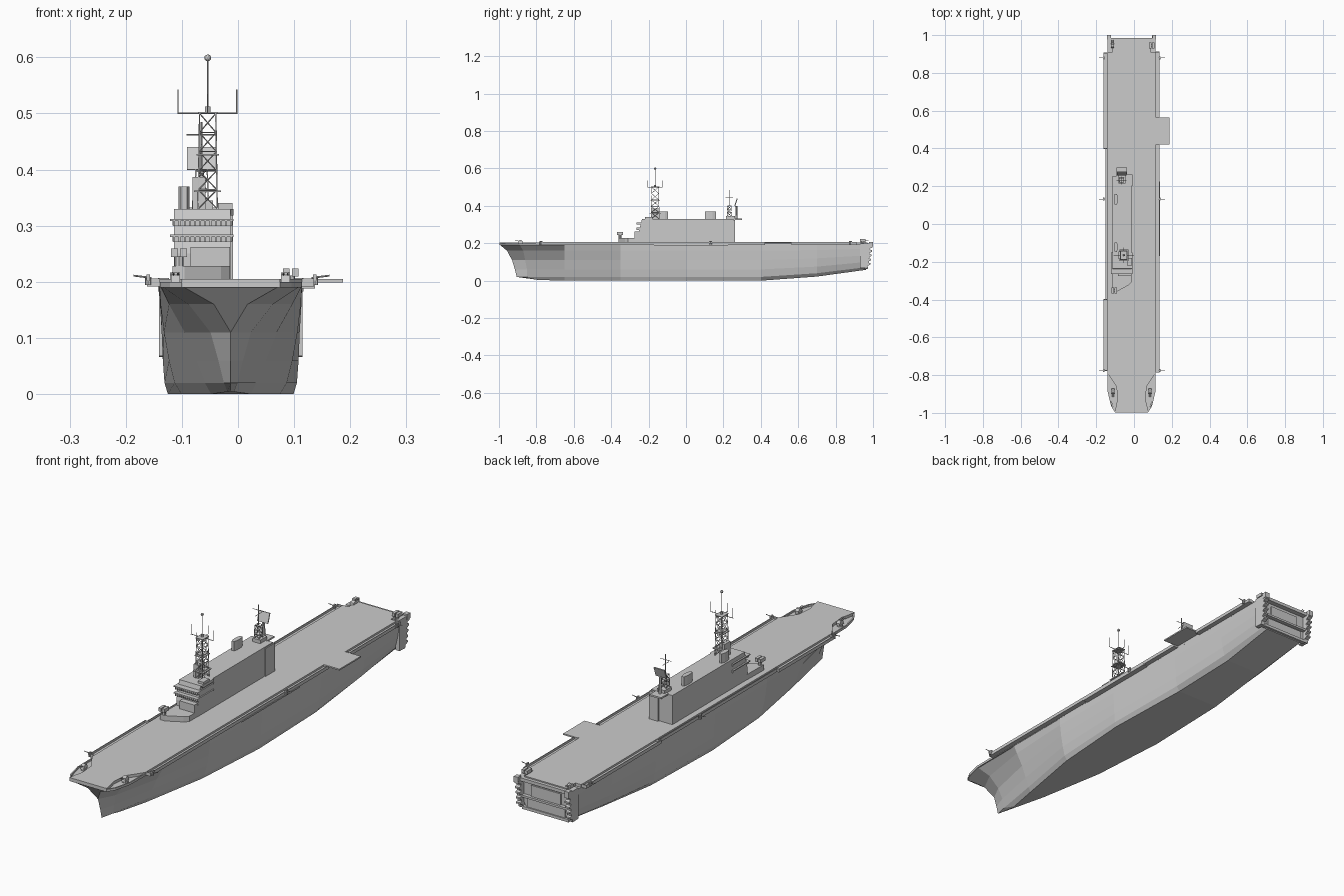
import bpy, bmesh, math
from mathutils import Vector, Matrix

if "Cube" in bpy.data.objects:
    bpy.data.objects.remove(bpy.data.objects["Cube"])

C = -0.013  # hull centreline
DECK = 0.205


def finish(name, bm):
    bmesh.ops.recalc_face_normals(bm, faces=bm.faces)
    me = bpy.data.meshes.new(name)
    bm.to_mesh(me)
    bm.free()
    ob = bpy.data.objects.new(name, me)
    bpy.context.collection.objects.link(ob)
    return ob


def extrude(name, pts, offset):
    bm = bmesh.new()
    a = [bm.verts.new(p) for p in pts]
    b = [bm.verts.new(Vector(p) + Vector(offset)) for p in pts]
    bm.faces.new(a)
    bm.faces.new(b[::-1])
    for i in range(len(a)):
        j = (i + 1) % len(a)
        bm.faces.new((a[i], a[j], b[j], b[i]))
    return finish(name, bm)


def plan(name, xy, z0, z1):
    return extrude(name, [(x, y, z0) for x, y in xy], (0, 0, z1 - z0))


def side(name, yz, x0, x1):
    return extrude(name, [(x0, y, z) for y, z in yz], (x1 - x0, 0, 0))


def box(name, x0, x1, y0, y1, z0, z1):
    return plan(name, [(x0, y0), (x1, y0), (x1, y1), (x0, y1)], z0, z1)


def rods(name, items, seg=5):
    bm = bmesh.new()
    for p, q, r in items:
        p, q = Vector(p), Vector(q)
        d = q - p
        m = Matrix.Translation((p + q) / 2) @ d.to_track_quat('Z', 'Y').to_matrix().to_4x4()
        bmesh.ops.create_cone(bm, cap_ends=True, segments=seg, radius1=r, radius2=r, depth=d.length, matrix=m)
    return finish(name, bm)


def ball(name, p, r):
    bm = bmesh.new()
    bmesh.ops.create_icosphere(bm, subdivisions=2, radius=r, matrix=Matrix.Translation(p))
    return finish(name, bm)


# Hull: faceted loft, each station keel to deck as (y, half width, z)
def station(y, widths, zb=0.0):
    zs = [0, 0.02, 0.06, 0.11, 0.16, 0.193]
    return [(y, w, zb + z * (0.193 - zb) / 0.193) for w, z in zip(widths, zs)]


stations = [
    [(-.80, 0, .006), (-.905, 0, .02), (-.915, 0, .06), (-.93, 0, .11), (-.957, .03, .16), (-.997, .088, .193)],
    [(-.79, .006, .004), (-.85, .012, .02), (-.85, .022, .06), (-.86, .036, .11), (-.87, .075, .16), (-.89, .125, .193)],
    station(-.65, [.035, .046, .062, .082, .11, .127]),
    station(-.35, [.088, .1, .11, .119, .125, .127]),
    station(0, [.112, .118, .121, .123, .126, .127]),
    station(.4, [.1, .114, .12, .123, .126, .127]),
    station(.7, [.085, .105, .115, .122, .126, .127], .022),
    station(.962, [.09, .1, .112, .12, .125, .127], .058),
]
bm = bmesh.new()
rings = []
for st in stations:
    ring = [(C - w, y, z) for y, w, z in reversed(st)] + [(C + w, y, z) for y, w, z in st]
    rings.append([bm.verts.new(p) for p in ring])
for a, b in zip(rings, rings[1:]):
    for i in range(len(a)):
        j = (i + 1) % len(a)
        bm.faces.new((a[i], a[j], b[j], b[i]))
bmesh.ops.remove_doubles(bm, verts=bm.verts, dist=1e-5)
bmesh.ops.holes_fill(bm, edges=[e for e in bm.edges if e.is_boundary], sides=0)
finish("hull", bm)

# Flight deck and bow bulwark
half = [(.088, -.998), (.082, -.96), (.074, -.93), (.08, -.86), (.127, -.79), (.127, .91), (.1, .91), (.1, .97)]
plan("flight_deck", [(C + w, y) for w, y in half] + [(C - w, y) for w, y in reversed(half)], .19, DECK)
for s in (-1, 1):
    plan("bow_bulwark", [(C + s * w, y) for w, y in
         [(.088, -.997), (.108, -.965), (.126, -.89), (.127, -.79), (.122, -.79), (.121, -.89), (.103, -.962), (.084, -.99)]],
         .19, .2)

# Catwalks along the deck edges with an outer lip
def catwalk(inner, outer, y0, y1):
    s = 1 if outer > inner else -1
    plan("catwalk", [(inner, y0), (outer, y0), (outer, y1), (inner, y1)], .192, .197)
    plan("catwalk_rail", [(outer - s * .003, y0), (outer, y0), (outer, y1), (outer - s * .003, y1)], .197, .206)
    for y in (y0, y1):
        plan("catwalk_end", [(inner, y - .002), (outer, y - .002), (outer, y + .002), (inner, y + .002)], .192, .206)


catwalk(.114, .135, -.785, .42)
catwalk(.114, .135, .565, .91)
catwalk(-.14, -.162, -.775, -.4)
catwalk(-.14, -.152, -.4, .4)
catwalk(-.14, -.162, .4, .905)

# Deck edge elevator
box("elevator_platform", .114, .187, .42, .565, .199, DECK)
box("side_recess_sill", .112, .137, -.17, .225, .188, .194)

# Stern: pillars with fender ribs, ledges, gate
for s in (-1, 1):
    xs = sorted((C + s * .108, C + s * .128))
    side("stern_pillar", [(.93, .068), (.968, .066), (.978, .1), (.985, .19), (.985, .2), (.93, .2)], *xs)
    for i in range(5):
        z = .08 + i * .023
        y = .972 + i * .003
        side("stern_fender", [(y, z), (y + .014, z + .006), (y + .014, z + .013), (y, z + .018)], *xs)
box("stern_beam", C - .128, C + .128, .962, .984, .186, .2)
for x in (C - .12, C + .12):
    box("stern_corner", x - .01, x + .01, .978, 1.0, .183, .207)
box("stern_ledge", C - .11, C + .11, .96, .978, .115, .124)
box("stern_sill", C - .11, C + .11, .955, .972, .062, .074)
box("stern_gate", C - .07, C + .07, .96, .968, .124, .172)
box("stern_lower_gate", C - .09, C + .09, .96, .967, .074, .11)

# Island
side("island", [(-.255, .2), (-.255, .25), (-.245, .29), (-.235, .33), (.255, .33), (.255, .2)], -.114, -.013)
box("island_aft_house", -.05, -.009, .2, .262, .2, .325)
plan("island_front_deck", [(-.115, -.25), (-.117, -.36), (-.095, -.36), (-.03, -.325), (-.014, -.31), (-.014, -.25)], .2, .228)
box("island_front_step", -.085, -.014, -.275, -.25, .2, .262)
side("bridge_wing", [(-.235, .33), (-.15, .33), (-.15, .318), (-.225, .318)], -.035, -.008)
box("bridge_wing_house", -.036, -.01, -.22, -.18, .33, .34)
for z in (.272, .3):  # bridge decks with window mullions
    plan("bridge_window_band", [(-.117, -.26), (-.01, -.26), (-.01, -.15), (-.117, -.15)], z, z + .008)
    plan("bridge_sill", [(-.121, -.264), (-.008, -.264), (-.008, -.15), (-.121, -.15)], z + .008, z + .012)
    for i in range(12):
        x = -.115 + i * .0092
        box("window_mullion", x, x + .003, -.264, -.24, z - .001, z + .009)

# Funnels
for y0, y1 in ((-.15, -.095), (.1, .162)):
    plan("funnel", [(-.096 + .01 * math.copysign(1, math.cos(a)) * min(1, abs(math.cos(a)) * 1.4),
                     (y0 + y1) / 2 + (y1 - y0) / 2 * math.sin(a))
                    for a in [math.tau * (i + .5) / 8 for i in range(8)]], .33, .37)

# Fore lattice mast
def lattice(name, cx, cy, hx, hy, z0, z1, bays, r, taper=.85):
    items = []
    def corner(k, t):
        f = 1 + (taper - 1) * t
        sx, sy = [(-1, -1), (1, -1), (1, 1), (-1, 1)][k % 4]
        return (cx + sx * hx * f, cy + sy * hy * f, z0 + (z1 - z0) * t)
    for k in range(4):
        items.append((corner(k, 0), corner(k, 1), r * 1.4))
        for b in range(bays):
            t, u = b / bays, (b + 1) / bays
            items += [(corner(k, t), corner(k + 1, u), r), (corner(k + 1, t), corner(k, u), r),
                      (corner(k, u), corner(k + 1, u), r)]
    return rods(name, items, 4)


MX, MY = -.054, -.165
lattice("fore_mast", MX, MY, .017, .022, .33, .5, 5, .0011)
box("mast_base", -.081, -.058, -.185, -.145, .33, .387)
for z, w in ((.36, .03), (.425, .025), (.5, .022)):
    box("mast_platform", MX - w * .8, MX + w * .8, MY - w, MY + w, z, z + .003)
arm = [((-.108, MY, .5), (-.001, MY, .5), .0014), ((MX, MY - .04, .5), (MX, MY + .04, .5), .0012),
       ((MX, MY, .5), (MX, MY, .6), .0016), ((MX, MY, .5), (MX, MY, .512), .005)]
for x in (-.107, -.002):
    arm.append(((x, MY, .5), (x, MY, .543), .0013))
for y in (MY - .04, MY + .04):
    arm.append(((MX, y, .5), (MX, y, .535), .001))
rods("mast_yards_and_aerials", arm)
ball("mast_top_radome", (MX, MY, .599), .0062)

# Aft mast and air search radar
box("aft_mast_base", -.082, -.045, .215, .262, .33, .345)
box("aft_mast_balcony", -.092, -.038, .25, .3, .325, .332)
lattice("aft_mast_tower", -.065, .232, .012, .012, .345, .4, 3, .0012)
rods("aft_mast_poles", [((-.065, .232, .4), (-.065, .232, .485), .002), ((-.092, .232, .462), (-.04, .232, .462), .0012),
                        ((-.065, .21, .445), (-.065, .252, .445), .0012), ((-.066, .27, .33), (-.066, .268, .4), .006)])
extrude("search_radar_panel", [(-.091, .258, .4), (-.04, .258, .4), (-.04, .272, .44), (-.091, .272, .44)], (0, .005, -.001))

# Box launchers: island front and stern corner
for x, y, z in ((-.105, -.352, .228), (.094, .945, .193)):
    rods("launcher_pedestal", [((x, y, z), (x, y, z + .018), .008)], 8)
    for s in (-1, 1):
        box("launcher_box", x + s * .008 - .006, x + s * .008 + .006, y - .016, y + .016, z + .016, z + .031)

# Twin gun mounts at the bow and stern corner
for x, y, d in ((C - .098, -.885, -1), (C + .098, -.885, -1), (C - .1, .945, 1)):
    rods("gun_base", [((x, y, .19), (x, y, .2), .013)], 10)
    side("gun_house", [(y - .014, .2), (y - .011, .212), (y - .003, .217), (y + .006, .217), (y + .014, .208), (y + .014, .2)],
         x - .008, x + .008)
    rods("gun_barrels", [((x + s * .004, y, .21), (x + s * .004, y + d * .03, .216), .0015) for s in (-1, 1)])

# Light guns on the catwalk sponsons
for y in (-.775, .132, .88):
    for s, x in ((-1, -.16), (1, .137)):
        rods("light_gun", [((x, y, .194), (x, y, .207), .006), ((x - s * .006, y, .207), (x + s * .026, y, .211), .0016)], 8)
        box("light_gun_shield", x - .003, x + .003, y - .008, y + .008, .202, .213)
